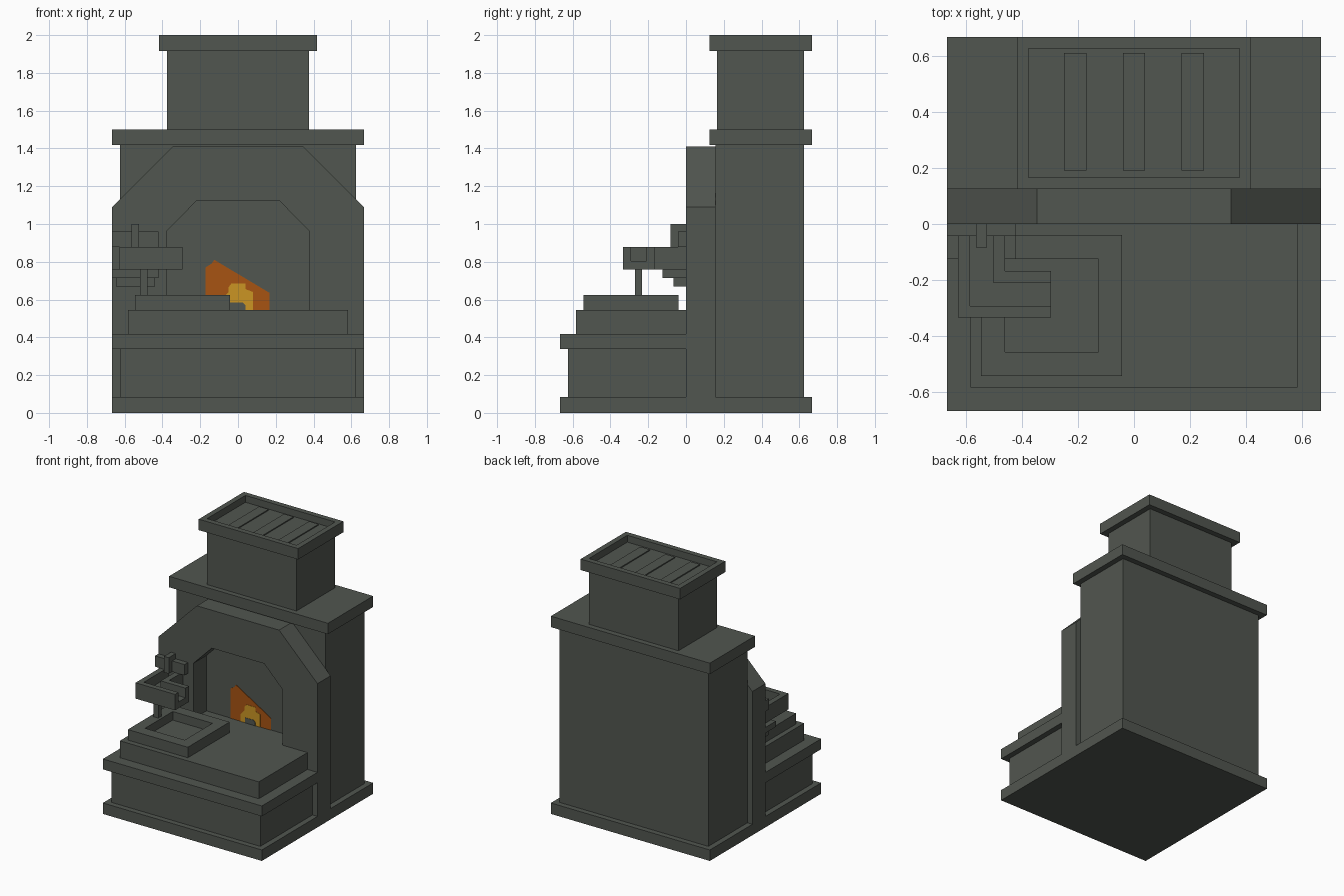
import bpy, bmesh

if "Cube" in bpy.data.objects:
    bpy.data.objects.remove(bpy.data.objects["Cube"], do_unlink=True)


def material(name, rgb):
    m = bpy.data.materials.new(name)
    m.use_nodes = True
    m.diffuse_color = (*rgb, 1)
    bsdf = m.node_tree.nodes["Principled BSDF"]
    bsdf.inputs["Base Color"].default_value = (*rgb, 1)
    bsdf.inputs["Roughness"].default_value = 0.9
    return m


STONE = material("grey stone", (0.083, 0.093, 0.080))
ORANGE = material("orange flame", (0.39, 0.088, 0.006))
YELLOW = material("yellow flame", (0.60, 0.30, 0.017))


def finish(bm, name, mat):
    bmesh.ops.recalc_face_normals(bm, faces=bm.faces[:])
    mesh = bpy.data.meshes.new(name)
    bm.to_mesh(mesh)
    bm.free()
    mesh.materials.append(mat)
    ob = bpy.data.objects.new(name, mesh)
    bpy.context.collection.objects.link(ob)
    return ob


def prism(name, pts, a, b, axis="z", mat=STONE):
    """Extrude an outline from a to b: along z (points are x, y) or y (points are x, z)."""
    bm = bmesh.new()
    place = (lambda p, q, d: (p, q, d)) if axis == "z" else (lambda p, q, d: (p, d, q))
    face = bm.faces.new([bm.verts.new(place(p, q, a)) for p, q in pts])
    ext = bmesh.ops.extrude_face_region(bm, geom=[face])["geom"]
    verts = [g for g in ext if isinstance(g, bmesh.types.BMVert)]
    bmesh.ops.translate(bm, verts=verts, vec=place(0, 0, b - a))
    return finish(bm, name, mat)


def box(name, x, y, z, mat=STONE):
    pts = [(x[0], y[0]), (x[1], y[0]), (x[1], y[1]), (x[0], y[1])]
    return prism(name, pts, z[0], z[1], "z", mat)


def tray(name, x, y, z, wall, depth):
    """Box with a rectangular recess sunk into its top."""
    ob = box(name, x, y, z)
    bm = bmesh.new()
    bm.from_mesh(ob.data)
    top = max(bm.faces, key=lambda f: f.calc_center_median().z)
    bmesh.ops.inset_region(bm, faces=[top], thickness=wall, use_even_offset=True)
    ext = bmesh.ops.extrude_face_region(bm, geom=[top])["geom"]
    bmesh.ops.translate(bm, vec=(0, 0, -depth),
                        verts=[g for g in ext if isinstance(g, bmesh.types.BMVert)])
    if top.is_valid:
        bmesh.ops.delete(bm, geom=[top], context="FACES_ONLY")
    bmesh.ops.recalc_face_normals(bm, faces=bm.faces[:])
    bm.to_mesh(ob.data)
    bm.free()
    return ob


def mirrored(half):
    """Close a left-right symmetric outline from its right half."""
    return half + [(-x, z) for x, z in reversed(half)]


WALL = 0.157  # plane of the firebox back wall

# Base, main body and chimney
box("base_slab", (-0.667, 0.667), (-0.667, 0.667), (0, 0.083))
box("main_body", (-0.625, 0.625), (WALL, 0.625), (0.083, 1.417))
box("mantel_cap", (-0.667, 0.667), (0.125, 0.667), (1.417, 1.5))
box("chimney", (-0.375, 0.375), (0.165, 0.625), (1.5, 1.917))
tray("chimney_rim", (-0.417, 0.417), (0.125, 0.667), (1.917, 2.0), 0.041, 0.052)
for i, cx in enumerate((-0.21, 0, 0.21)):
    box(f"chimney_slat_{i + 1}", (cx - 0.04, cx + 0.04), (0.19, 0.61), (1.948, 1.956))

# Chamfered surround with the fireplace opening
prism("fireplace_surround", mirrored([
    (0.375, 0.083), (0.667, 0.083), (0.667, 1.09), (0.345, 1.41)]) [:4] + [
    (-0.345, 1.41), (-0.667, 1.09), (-0.667, 0.083), (-0.375, 0.083),
    (-0.375, 0.965), (-0.22, 1.122), (0.22, 1.122), (0.375, 0.965)],
    0, WALL, "y")

# Stepped hearth
box("hearth_base", (-0.625, 0.625), (-0.625, 0), (0.083, 0.338))
box("hearth_slab", (-0.667, 0.667), (-0.667, 0), (0.338, 0.417))
box("hearth_step", (-0.583, 0.583), (-0.583, WALL), (0.417, 0.545))

# Flat flames on the firebox back wall
prism("outer_flame", [(-0.172, 0.545), (-0.172, 0.77), (-0.14, 0.79), (-0.125, 0.81),
                      (0.168, 0.635), (0.168, 0.545)], WALL, WALL - 0.004, "y", ORANGE)
prism("inner_flame", [(-0.085, 0.545), (-0.085, 0.6), (-0.05, 0.64), (-0.05, 0.665),
                      (-0.035, 0.685), (0.04, 0.685), (0.04, 0.655), (0.08, 0.64),
                      (0.08, 0.545)], WALL, WALL - 0.006, "y", YELLOW)
prism("flame_core", [(-0.045, 0.545), (-0.045, 0.585), (0.025, 0.585), (0.04, 0.57),
                     (0.04, 0.545)], WALL, WALL - 0.008, "y", STONE)

# Basin on the hearth
tray("basin", (-0.545, -0.042), (-0.542, -0.04), (0.545, 0.625), 0.085, 0.065)


# L-shaped water channel, open at its spout end
def channel(name, outer, inner, z):
    (ox, oy), (ix, iy) = outer, inner
    prism(name, [(ox, 0), (ox, oy), (-0.295, oy), (-0.295, iy), (ix, iy), (ix, 0)], *z)


channel("channel_floor", (-0.627, -0.333), (-0.46, -0.167), (0.758, 0.805))
channel("channel_outer_wall", (-0.627, -0.333), (-0.585, -0.292), (0.805, 0.878))
channel("channel_inner_wall", (-0.503, -0.208), (-0.46, -0.167), (0.805, 0.878))
box("channel_post", (-0.52, -0.48), (-0.27, -0.233), (0.625, 0.758))

# Wall brackets below the channel, back plate and tap above it
box("upper_bracket", (-0.667, -0.42), (-0.125, 0), (0.715, 0.758))
box("lower_bracket", (-0.647, -0.44), (-0.065, 0), (0.67, 0.715))
box("tap_back_plate", (-0.667, -0.42), (-0.042, 0), (0.878, 0.96))
box("tap", (-0.563, -0.523), (-0.083, 0), (0.878, 1.0))
